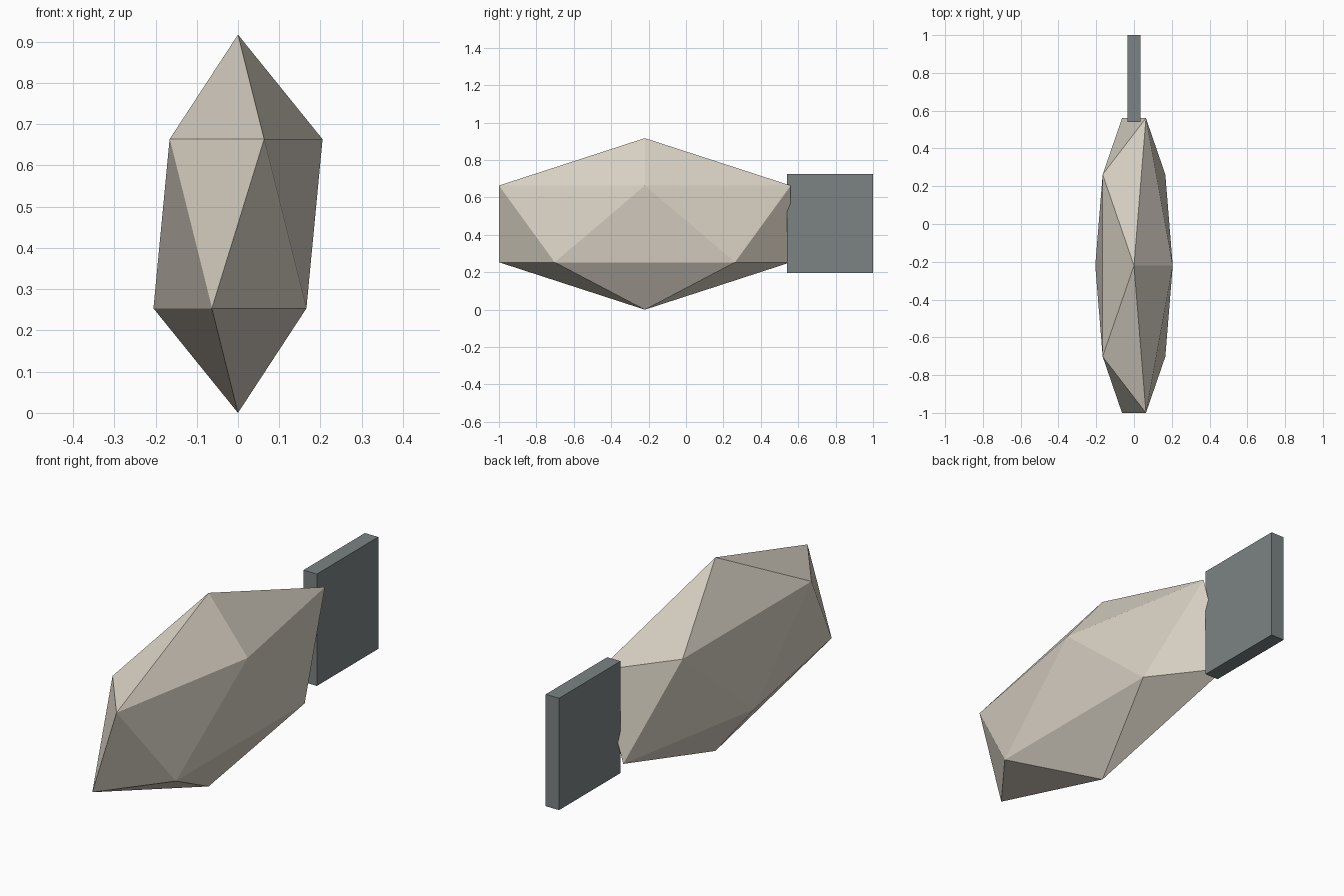
import bpy
from mathutils import Matrix, Vector

if "Cube" in bpy.data.objects:
    bpy.data.objects.remove(bpy.data.objects["Cube"])


def material(name, rgb):
    m = bpy.data.materials.new(name)
    m.diffuse_color = (*rgb, 1.0)
    m.use_nodes = True
    m.node_tree.nodes["Principled BSDF"].inputs["Base Color"].default_value = m.diffuse_color
    return m


def finish(name, centre, size, mat):
    # scale the new primitive into place and bake the scale into its mesh
    ob = bpy.context.object
    ob.name = name
    ob.data.transform(Matrix.Diagonal((*size, 1.0)))
    ob.location = Vector(centre)
    ob.data.materials.append(mat)
    return ob


cream = material("warm cream", (0.69, 0.64, 0.55))
grey = material("slate grey", (0.20, 0.228, 0.228))

# Body: a stretched low-poly icosahedron
R = 0.917
bpy.ops.mesh.primitive_ico_sphere_add(subdivisions=1, radius=1)
finish("body", (0, -0.22, R / 2), (R / 4, R, R / 2), cream)

# Tail: a thin upright slab at the back
bpy.ops.mesh.primitive_cube_add(size=1)
finish("tail", (0, 0.77, 0.46), (0.07, 0.46, 0.53), grey)
